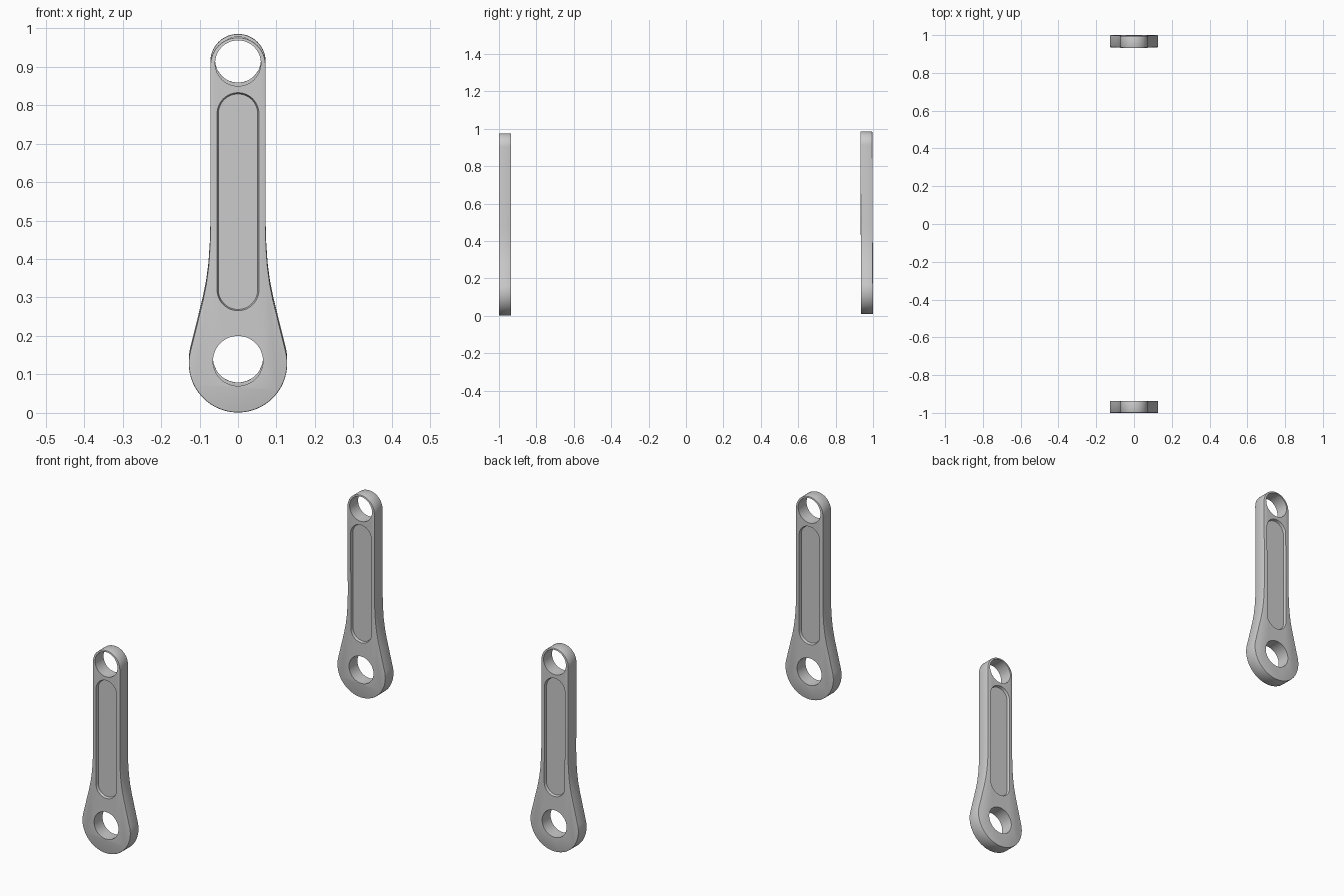
import bpy, bmesh
from math import sin, cos, radians, pi

if "Cube" in bpy.data.objects:
    bpy.data.objects.remove(bpy.data.objects["Cube"])

T = 0.064       # arm thickness
DEPTH = 0.012   # pocket depth on each face


def arc(cx, cz, r, a0, a1, n):
    return [(cx + r * cos(radians(a0 + (a1 - a0) * i / n)),
             cz + r * sin(radians(a0 + (a1 - a0) * i / n))) for i in range(n + 1)]


def slot(r, z0, z1):
    return arc(0, z1, r, 0, 180, 24) + arc(0, z0, r, 180, 360, 24)


def prism(name, loop_a, y_a, loop_b, y_b):
    """Solid between two matching xz outlines at two y positions."""
    bm = bmesh.new()
    a = [bm.verts.new((x, y_a, z)) for x, z in loop_a]
    b = [bm.verts.new((x, y_b, z)) for x, z in loop_b]
    n = len(a)
    bm.faces.new(a)
    bm.faces.new(b[::-1])
    for i in range(n):
        bm.faces.new((a[i], b[i], b[(i + 1) % n], a[(i + 1) % n]))
    bmesh.ops.recalc_face_normals(bm, faces=bm.faces[:])
    me = bpy.data.meshes.new(name)
    bm.to_mesh(me)
    bm.free()
    ob = bpy.data.objects.new(name, me)
    bpy.context.collection.objects.link(ob)
    return ob


# Arm outline: round small end, straight shank, flare into the big end
flare = [(0.072, 0.48), (0.0735, 0.43), (0.077, 0.38), (0.083, 0.335),
         (0.092, 0.29), (0.102, 0.25), (0.113, 0.205)]
outline = (arc(0, 0.904, 0.072, 0, 180, 32) + [(-x, z) for x, z in flare]
           + arc(0, 0.129, 0.128, 166, 374, 56) + flare[::-1])
arm = prism("front_arm", outline, -T / 2, outline, T / 2)
bev = arm.modifiers.new("edge", 'BEVEL')
bev.width = 0.003
bev.segments = 2
bev.limit_method = 'ANGLE'
bev.angle_limit = radians(50)

# Cutters: two through holes and a shallow pocket on each face
cutters = []
for r, z in ((0.0595, 0.909), (0.065, 0.135)):
    c = arc(0, z, r, 0, 352.5, 47)
    cutters.append(prism("hole_cutter", c, -0.1, c, 0.1))
for s in (-1, 1):
    cutters.append(prism("pocket_cutter", slot(0.055, 0.32, 0.778), s * (T / 2 + 0.002),
                         slot(0.051, 0.32, 0.778), s * (T / 2 - DEPTH)))
for c in cutters:
    c.hide_render = True
    m = arm.modifiers.new("cut", 'BOOLEAN')
    m.operation = 'DIFFERENCE'
    m.solver = 'EXACT'
    m.object = c

# Bake the cuts and drop the cutters
bpy.context.view_layer.update()
dg = bpy.context.evaluated_depsgraph_get()
mesh = bpy.data.meshes.new_from_object(arm.evaluated_get(dg))
arm.modifiers.clear()
arm.data = mesh
for c in cutters:
    bpy.data.objects.remove(c)

# Smooth shading with sharp rims
bpy.context.view_layer.objects.active = arm
arm.select_set(True)
bpy.ops.object.shade_smooth_by_angle(angle=radians(30))

# Place the pair; the rear arm sits slightly higher and leans a touch
rear = arm.copy()
rear.data = arm.data.copy()
rear.name = "rear_arm"
bpy.context.collection.objects.link(rear)
arm.location = (0, -1 + T / 2, 0)
rear.location = (0, 1 - T / 2, 0.009)
rear.rotation_euler = (0.004, 0, 0)
